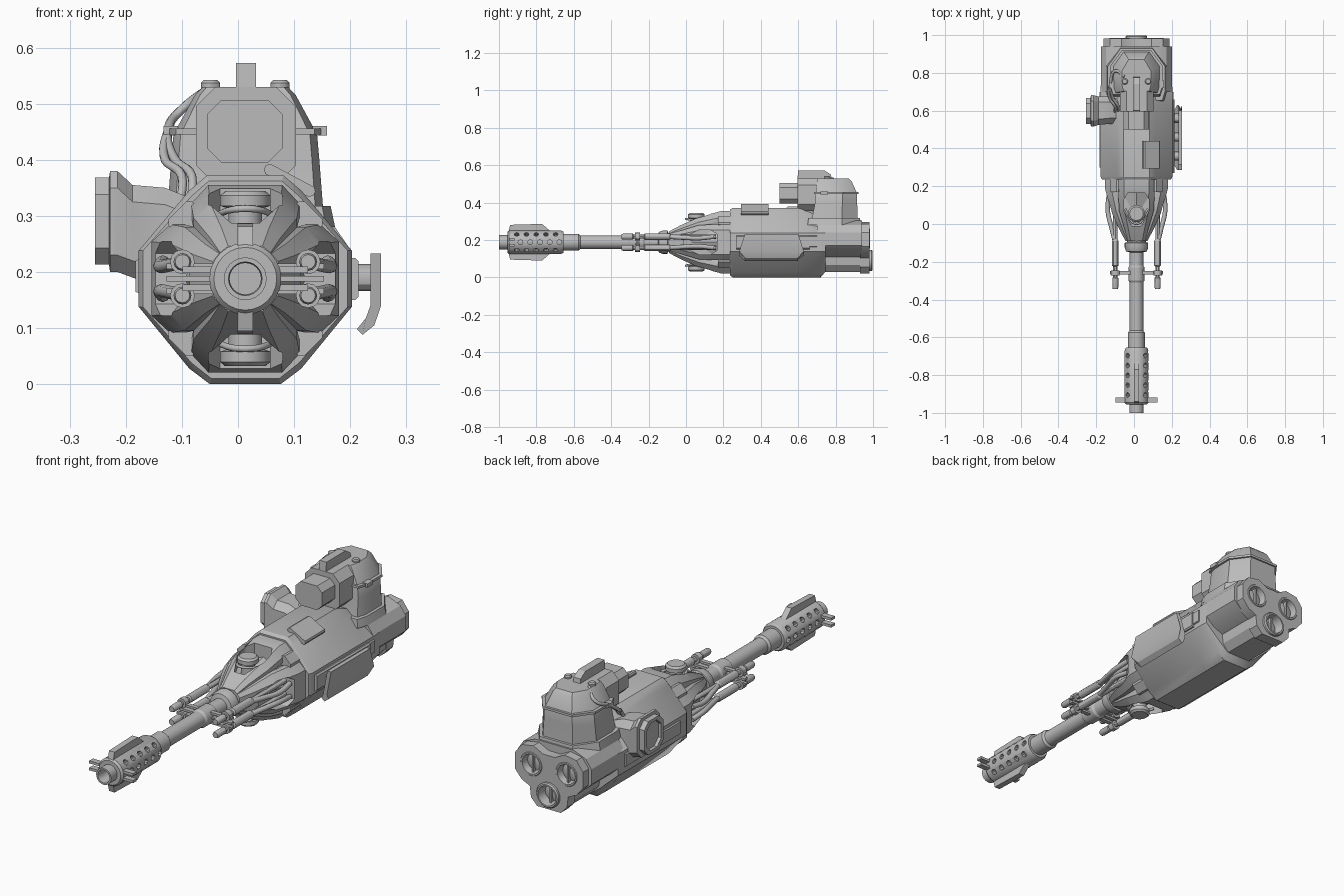
import bpy, bmesh, math
from mathutils import Vector, Matrix

if "Cube" in bpy.data.objects:
    bpy.data.objects.remove(bpy.data.objects["Cube"])

CX, CZ = 0.013, 0.188          # barrel axis
grey = bpy.data.materials.new("gunmetal_grey")
grey.diffuse_color = (0.5, 0.5, 0.5, 1)
grey.use_nodes = True
grey.node_tree.nodes["Principled BSDF"].inputs["Base Color"].default_value = grey.diffuse_color


def finish(name, bm):
    bmesh.ops.recalc_face_normals(bm, faces=bm.faces)
    me = bpy.data.meshes.new(name)
    bm.to_mesh(me)
    bm.free()
    me.materials.append(grey)
    ob = bpy.data.objects.new(name, me)
    bpy.context.collection.objects.link(ob)
    return ob


def loft(name, rings):
    bm = bmesh.new()
    vs = [[bm.verts.new(p) for p in r] for r in rings]
    n = len(vs[0])
    for a, b in zip(vs, vs[1:]):
        for i in range(n):
            bm.faces.new((a[i], a[(i + 1) % n], b[(i + 1) % n], b[i]))
    bm.faces.new(vs[0])
    bm.faces.new(vs[-1][::-1])
    return finish(name, bm)


def prism(name, pts, axis, lo, hi):
    """Extrude a 2D outline along an axis."""
    put = {'x': lambda p, t: (t, p[0], p[1]), 'y': lambda p, t: (p[0], t, p[1]),
           'z': lambda p, t: (p[0], p[1], t)}[axis]
    return loft(name, [[put(p, t) for p in pts] for t in (lo, hi)])


def chamfered(a0, a1, b0, b1, c):
    return [(a0 + c, b0), (a1 - c, b0), (a1, b0 + c), (a1, b1 - c),
            (a1 - c, b1), (a0 + c, b1), (a0, b1 - c), (a0, b0 + c)]


def box(name, x0, x1, y0, y1, z0, z1, c=0.0):
    return prism(name, chamfered(x0, x1, z0, z1, c) if c else
                 [(x0, z0), (x1, z0), (x1, z1), (x0, z1)], 'y', y0, y1)


def lathe(name, prof, origin=(CX, 0, CZ), axis=(0, 1, 0), n=24, closed=False):
    """Revolve (distance, radius) points; closed makes a hollow ring."""
    bm = bmesh.new()
    q = Vector((0, 0, 1)).rotation_difference(Vector(axis))
    rings = [[bm.verts.new(Vector(origin) + q @ Vector((r * math.cos(2 * math.pi * i / n),
              r * math.sin(2 * math.pi * i / n), d))) for i in range(n)] for d, r in prof]
    for a, b in list(zip(rings, rings[1:])) + ([(rings[-1], rings[0])] if closed else []):
        for i in range(n):
            bm.faces.new((a[i], a[(i + 1) % n], b[(i + 1) % n], b[i]))
    if not closed:
        bm.faces.new(rings[0])
        bm.faces.new(rings[-1])
    return finish(name, bm)


def tube(name, pts, r):
    cu = bpy.data.curves.new(name, 'CURVE')
    cu.dimensions, cu.bevel_depth, cu.bevel_resolution = '3D', r, 2
    cu.resolution_u, cu.use_fill_caps = 5, True
    sp = cu.splines.new('BEZIER')
    sp.bezier_points.add(len(pts) - 1)
    for b, p in zip(sp.bezier_points, pts):
        b.co, b.handle_left_type, b.handle_right_type = p, 'AUTO', 'AUTO'
    cu.materials.append(grey)
    bpy.context.collection.objects.link(bpy.data.objects.new(name, cu))


def cut(ob, cutter):
    m = ob.modifiers.new("cut", 'BOOLEAN')
    m.operation, m.solver, m.object = 'DIFFERENCE', 'EXACT', cutter
    bpy.context.view_layer.objects.active = ob
    bpy.ops.object.modifier_apply(modifier=m.name)
    bpy.data.objects.remove(cutter)


def mirror_outline(half):
    return [(CX + x, z) for x, z in half] + [(CX - x, z) for x, z in half[::-1]]


# Barrel with collars
lathe("barrel", [(-0.7, .045), (-.575, .045), (-.565, .036), (-.31, .036), (-.3, .042),
                 (-.23, .042), (-.22, .036), (-.15, .036), (-.145, .055), (-.125, .062),
                 (-.1, .062), (-.095, .05), (0, .05)])
lathe("muzzle_tip", [(-1, .038), (-.95, .038), (-.66, .036), (-.66, .028), (-.985, .028), (-1, .03)], closed=True)
brake = lathe("muzzle_brake", [(-.955, .056), (-.945, .064), (-.67, .064), (-.655, .056),
                               (-.655, .045), (-.955, .036)], closed=True)
bm = bmesh.new()
for k, ang in enumerate((0, 42, -42)):
    for i in range(5):
        y = -.905 + i * .052 + (.02 if k == 0 else 0)
        bmesh.ops.create_cone(bm, cap_ends=True, segments=10, radius1=.013, radius2=.013, depth=.2,
                              matrix=Matrix.Translation((CX, y, CZ)) @ Matrix.Rotation(math.radians(90 - ang), 4, 'Y'))
cut(brake, finish("vent_cutter", bm))
for s in (1, -1):
    prism("brake_fin", [(-.95, CZ + s * .055), (-.94, CZ + s * .093), (-.77, CZ + s * .098),
                        (-.72, CZ + s * .055)], 'x', CX - .014, CX + .014)
    for z in (-.016, .016):
        box("brake_tab", *sorted((CX + s * .05, CX + s * .112)), -.945, -.918, CZ + z - .006, CZ + z + .006)

# Main hull
def hull_ring(y, w, top, bot):
    return [(x, y, z) for x, z in mirror_outline([
        (.063 * w, bot), (.1 * w, bot + .028), (.19 * w, .138), (.19 * w, .238),
        (.1 * w, top - .027), (.068 * w, top)])]
loft("hull", [hull_ring(.235, .96, .362, .01), hull_ring(.25, 1, .372, 0), hull_ring(.6, 1, .372, 0),
              hull_ring(.72, 1, .325, 0), hull_ring(.745, .99, .315, .03)])
rear = [(.06, .03), (.09, .065), (.095, .11), (.15, .135), (.187, .17), (.187, .24), (.16, .28), (.1, .305)]
prism("rear_hull", mirror_outline(rear), 'y', .7, .94)
for s in (1, -1):
    prism("side_rail", [(CX + s * .185, .16), (CX + s * .196, .165), (CX + s * .196, .22), (CX + s * .185, .225)],
          'y', .3, .7)
prism("belly_panel", mirror_outline([(.055, -.0), (.06, .006), (.05, .012)]), 'y', .32, .66)

# Rear plate and thrusters
plate = prism("rear_plate", mirror_outline([(.06, .022), (.092, .055), (.098, .105), (.14, .125), (.174, .165),
                                            (.174, .24), (.14, .285), (.08, .295), (.03, .27)]), 'y', .93, .982)
for x, z, y1 in ((-.09, .208, .985), (.09, .208, .985), (0, .09, .998)):
    o = (CX + x, 0, z)
    cut(plate, lathe("hole_cutter", [(.945, .054), (1.05, .054)], o))
    lathe("thruster_ring", [(.94, .057), (y1 - .006, .057), (y1, .052), (y1, .045), (.95, .038)], o, closed=True)
    lathe("thruster_core", [(.935, .042), (.955, .038), (.962, .015)], o)
    box("thruster_vane", o[0] - .004, o[0] + .004, .95, .972, z - .042, z + .042)

# Nose: core and four open ribs around the barrel
lathe("nose_core", [(-.095, .05), (-.08, .055), (.1, .09), (.25, .13)], n=8)
axis_rot = lambda k: Matrix.Translation((CX, 0, CZ)) @ Matrix.Rotation(k * math.pi / 2, 4, 'Y')
def rib_ring(y, w, h):
    return [(-.5 * w, y, .02), (.5 * w, y, .02), (w, y, h * .66), (w, y, h * .8), (.68 * w, y, h),
            (-.68 * w, y, h), (-w, y, h * .8), (-w, y, h * .66)]
for k in range(4):
    rib = loft("nose_rib", [rib_ring(-.09, .045, .058), rib_ring(-.03, .062, .09), rib_ring(.07, .092, .135),
                            rib_ring(.19, .097, .167), rib_ring(.25, .097, .167)])
    cut(rib, prism("opening_cutter", [(-.025, -.01), (.025, -.01), (.066, .07), (.066, .13), (.045, .165),
                                      (-.045, .165), (-.066, .13), (-.066, .07)], 'z', .075, .3))
    rib.data.transform(axis_rot(k))
    # corner latch between ribs
    latch = box("corner_latch", -.03, .03, .17, .25, .13, .172, .008)
    latch.data.transform(Matrix.Translation((CX, 0, CZ)) @ Matrix.Rotation((k + .5) * math.pi / 2, 4, 'Y'))
for s in (1, -1):
    lathe("pivot_cap", [(.05, .03), (.125, .03), (.13, .045), (.148, .045), (.156, .036)],
          (CX, .055, CZ), (0, 0, s))
    tube("pivot_hoop", [(CX - .06, .08, CZ + s * .11), (CX, -.0, CZ + s * .125), (CX + .06, .08, CZ + s * .11)], .006)

# Recoil rods and clamps
for s in (1, -1):
    x = CX + s * .112
    for t in (1, -1):
        z = CZ + t * .03
        lathe("recoil_rod", [(-.345, .013), (-.335, .016), (-.285, .016), (-.28, .011), (-.225, .011), (-.22, .018),
                             (-.09, .018), (-.08, .012), (.16, .012)], (x, 0, z), n=12)
        lathe("rod_clamp", [(-.272, .022), (-.245, .022)], (x, 0, z), n=12)
        tube("rod_link", [(x, -.1, z), (x + s * .02, -.02, z - t * .005), (x + s * .04, .07, z - t * .008),
                          (x + s * .035, .15, z)], .012)
    for dz in (-.022, 0, .022):
        box("clamp_bridge", *sorted((CX + s * .03, CX + s * .14)), -.268, -.248, CZ + dz - .005, CZ + dz + .005)

# Sight unit on top
prism("sight_housing", chamfered(CX - .088, CX + .09, .355, .53, .035), 'y', .595, .8)
lens = chamfered(CX - .068, CX + .066, .395, .506, .025)
prism("sight_lens", lens, 'y', .5, .6)
prism("top_handle", [(.595, .52), (.6, .572), (.74, .572), (.775, .55), (.78, .52)], 'x', CX - .017, CX + .019)
def tower_ring(z, w, y0, y1):
    a, c = w * .55, (y1 - y0) * .35
    return [(CX + x, y, z) for x, y in ((-a, y1), (a, y1), (w, y1 - c), (w, y0 + c * .5), (w * .9, y0),
                                        (-w * .9, y0), (-w, y0 + c * .5), (-w, y1 - c))]
loft("tower", [tower_ring(.27, .142, .665, .92), tower_ring(.4, .132, .69, .915), tower_ring(.445, .128, .69, .915),
               tower_ring(.46, .12, .695, .91), tower_ring(.515, .09, .7, .885), tower_ring(.53, .076, .705, .87)])
loft("tower_flange", [tower_ring(.445, .137, .685, .922), tower_ring(.456, .137, .685, .922)])
loft("tower_base", [tower_ring(.28, .16, .65, .935), tower_ring(.318, .152, .655, .93)])
for s in (1, -1):
    lathe("tower_knob", [(.5, .017), (.537, .017), (.542, .012)], (CX + s * .062, .755, 0), (0, 0, 1), 12)
    box("tower_lug", *sorted((CX + s * .12, CX + s * .146)), .72, .76, .443, .46)
for d in (0, .018):
    tube("cable", [(-.05, .78, .52 + d / 2), (-.1, .81, .49), (-.125, .74, .45), (-.13 + d, .67, .4),
                   (-.1 + d, .62, .37), (-.11 + d, .58, .3)], .008)

# Intake pod on the left side
def pod_ring(x, y0, y1, z0, z1):
    return [(x, a, b) for a, b in chamfered(y0, y1, z0, z1, .03)]
pod = loft("intake_pod", [pod_ring(-.255, .53, .668, .213, .368), pod_ring(-.23, .53, .668, .213, .368),
           pod_ring(-.228, .515, .682, .2, .38), pod_ring(-.215, .515, .682, .2, .38),
           pod_ring(-.188, .525, .675, .19, .355), pod_ring(-.13, .53, .675, .17, .35),
           pod_ring(-.08, .53, .675, .15, .33)])
cut(pod, loft("pod_cutter", [pod_ring(-.3, .545, .653, .228, .353), pod_ring(-.24, .545, .653, .228, .353)]))

# Guard plate on the right side
box("guard_base", .19, .215, .27, .66, .15, .225, .006)
for y in (.36, .46, .56):
    lathe("guard_standoff", [(.2, .024), (.24, .024)], (0, y, .19), (1, 0, 0), 12)
guard = [(.236, .233), (.255, .233), (.255, .14), (.243, .105), (.222, .088), (.212, .098), (.228, .118), (.236, .14)]
loft("guard_plate", [[(x, y + (i if abs(z - .165) > .05 else 0), z) for x, z in guard]
                     for y, i in ((.285, .03), (.33, 0), (.58, 0), (.63, -.03))])

# Hatch on the upper right slope
hatch = box("top_hatch", -.05, .05, .295, .44, -.012, .008, .006)
hatch.data.transform(Matrix.Translation((CX + .08, 0, .365)) @ Matrix.Rotation(math.radians(28), 4, 'Y'))

# Keep hard edges crisp, round parts smooth
bpy.ops.object.select_all(action='DESELECT')
for ob in bpy.context.collection.objects:
    if ob.type == 'MESH':
        ob.select_set(True)
        bpy.context.view_layer.objects.active = ob
bpy.ops.object.shade_smooth_by_angle(angle=math.radians(30))
